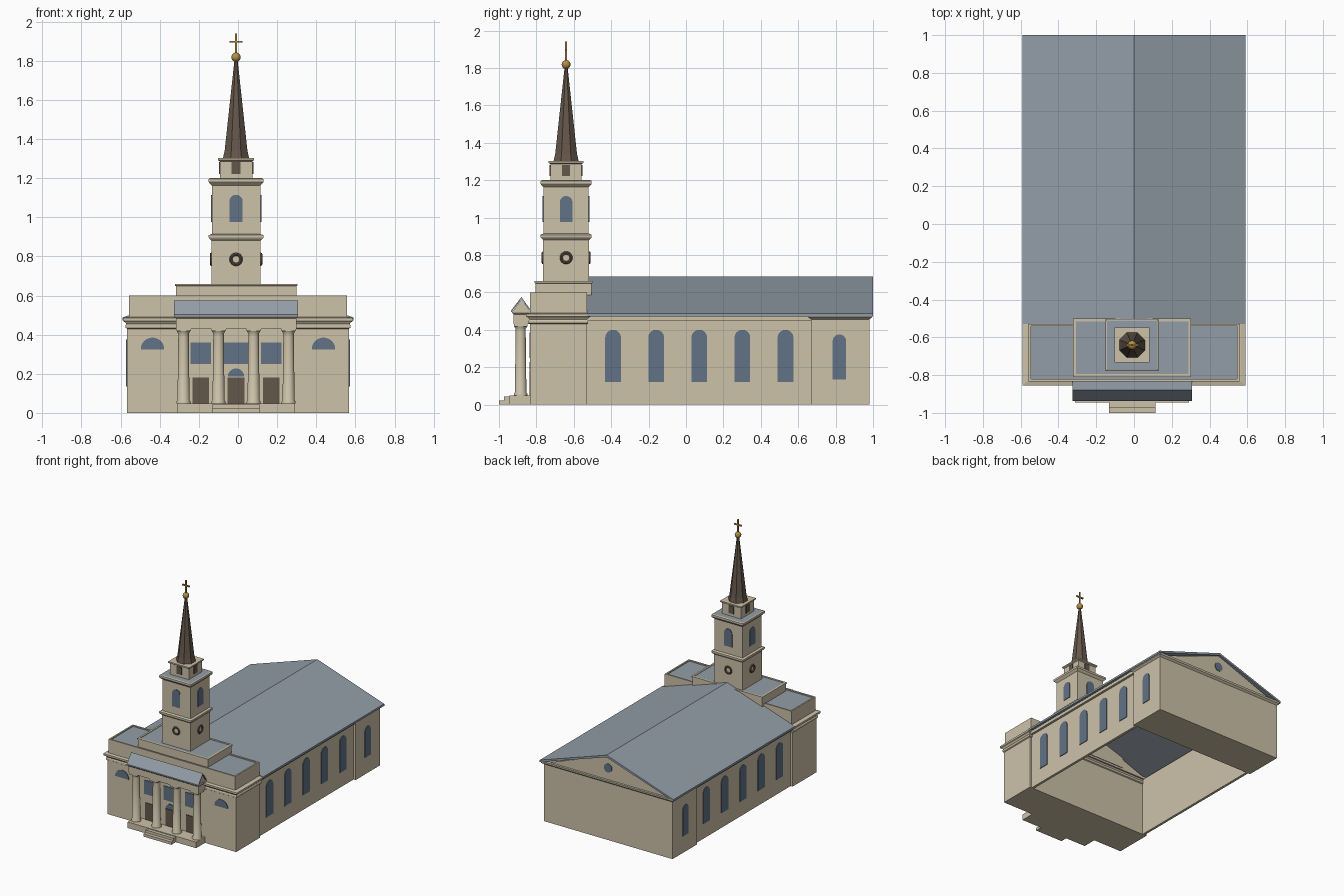
import bpy, bmesh
from math import pi, sin, cos, radians
from mathutils import Matrix

cube = bpy.data.objects.get("Cube")
if cube:
    bpy.data.objects.remove(cube, do_unlink=True)


def material(name, rgb):
    m = bpy.data.materials.new(name)
    m.use_nodes = True
    m.diffuse_color = (*rgb, 1)
    m.node_tree.nodes["Principled BSDF"].inputs["Base Color"].default_value = (*rgb, 1)
    return m


STONE = material("warm stone", (0.61, 0.54, 0.40))
SLATE = material("blue grey slate", (0.29, 0.34, 0.39))
GLASS = material("blue glass", (0.12, 0.17, 0.24))
WOOD = material("dark brown wood", (0.13, 0.095, 0.07))
GOLD = material("gold", (0.45, 0.27, 0.06))
CX, TY = -0.01, -0.641        # axis of tower and portico, tower depth
FACES = ((0, -1, 0), (1, 0, 90), (0, 1, 180), (-1, 0, -90))


def finish(name, bm, *mats, smooth=False):
    bmesh.ops.recalc_face_normals(bm, faces=bm.faces)
    mesh = bpy.data.meshes.new(name)
    bm.to_mesh(mesh)
    bm.free()
    for m in mats:
        mesh.materials.append(m)
    ob = bpy.data.objects.new(name, mesh)
    bpy.context.collection.objects.link(ob)
    if smooth:
        bpy.ops.object.select_all(action='DESELECT')
        ob.select_set(True)
        bpy.context.view_layer.objects.active = ob
        bpy.ops.object.shade_smooth_by_angle(angle=radians(35))
    return ob


def loft(name, rings, *mats, smooth=False):
    """Skin a stack of rings; the top cap takes the last material."""
    bm = bmesh.new()
    loops = [[bm.verts.new(p) for p in ring] for ring in rings]
    n = len(loops[0])
    for a, b in zip(loops, loops[1:]):
        for i in range(n):
            j = (i + 1) % n
            bm.faces.new((a[i], a[j], b[j], b[i]))
    bm.faces.new(loops[0][::-1])
    bm.faces.new(loops[-1]).material_index = len(mats) - 1
    return finish(name, bm, *mats, smooth=smooth)


def tier(name, x, y, hx, hy, profile, *mats):
    """Rectangular moulding from (offset, z) steps."""
    corners = ((-1, -1), (1, -1), (1, 1), (-1, 1))
    return loft(name, [[(x + sx * (hx + o), y + sy * (hy + o), z) for sx, sy in corners]
                       for o, z in profile], *mats)


def box(name, x0, x1, y0, y1, z0, z1, mat=STONE):
    return tier(name, (x0 + x1) / 2, (y0 + y1) / 2, (x1 - x0) / 2, (y1 - y0) / 2,
                ((0, z0), (0, z1)), mat)


def turned(name, x, y, profile, n, mat, smooth=True):
    """Round or faceted part from (radius, z) steps, a flat side to the front."""
    return loft(name, [[(x + r * cos((i + .5) * 2 * pi / n), y + r * sin((i + .5) * 2 * pi / n), z)
                        for i in range(n)] for r, z in profile], mat, smooth=smooth)


def prism(name, outline, a, b, mat, axis='y'):
    place = (lambda p, d: (p[0], d, p[1])) if axis == 'y' else (lambda p, d: (d, p[0], p[1]))
    return loft(name, [[place(p, d) for p in outline] for d in (a, b)], mat)


def plate(name, outline, x, y, z, turn=0, mat=GLASS):
    """Thin panel that faces the front, turned about z."""
    ob = prism(name, outline, 0.002, -0.005, mat)
    ob.data.transform(Matrix.Translation((x, y, z)) @ Matrix.Rotation(radians(turn), 4, 'Z'))
    return ob


def rect(w, h):
    return [(-w, 0), (w, 0), (w, h), (-w, h)]


def arch(w, h, n=14):
    arc = [(w * cos(pi * i / n), h - w + w * sin(pi * i / n)) for i in range(n + 1)]
    return arc if h <= w else [(-w, 0), (w, 0)] + arc


# Nave: open shell of side walls, closed rear bay, gables and roof
for s, side in ((1, "left"), (-1, "right")):
    x0, x1 = sorted((s * 0.53, s * 0.55))
    box(f"nave_wall_{side}", x0, x1, -0.54, 0.68, 0, 0.47)
    x0, x1 = sorted((s * 0.54, s * 0.568))
    box(f"nave_cornice_{side}", x0, x1, -0.53, 0.67, 0.45, 0.475)
    for i in range(5):
        plate(f"nave_window_{side}_{i + 1}", arch(0.042, 0.28),
              s * 0.55, -0.39 + 0.2305 * i, 0.12, 90 * s)
    plate(f"rear_window_{side}", arch(0.036, 0.24), s * 0.568, 0.82, 0.135, 90 * s)
tier("rear_bay", 0, 0.825, 0.568, 0.155,
     ((0, 0), (0, 0.455), (0.015, 0.467), (0.017, 0.482)), STONE)
gable = [(-0.56, 0.465), (0.56, 0.465), (0, 0.67)]
prism("rear_gable", gable, 0.94, 0.98, STONE)
prism("front_gable", gable, -0.53, -0.51, STONE)
prism("nave_roof", [(-0.59, 0.472), (-0.59, 0.488), (0, 0.685), (0.59, 0.488),
                    (0.59, 0.472), (0, 0.668)], -0.53, 1.0, SLATE)
plate("gable_round_window", [(0.035 * cos(i * pi / 10), 0.035 * sin(i * pi / 10))
                             for i in range(20)], 0, 0.98, 0.575, 180)

# Front block with cornice, attic and recessed flat roof
tier("front_block", 0, -0.683, 0.567, 0.15,
     ((0, 0), (0, 0.43), (0.008, 0.435), (0.008, 0.448), (0.004, 0.455), (0.012, 0.466),
      (0.022, 0.47), (0.022, 0.485), (0, 0.49)), STONE)
tier("attic", 0, -0.681, 0.558, 0.152,
     ((0, 0.48), (0, 0.6), (-0.012, 0.6), (-0.012, 0.592)), STONE, SLATE)
tier("tower_base", CX, -0.655, 0.308, 0.15,
     ((0, 0.48), (0, 0.648), (0.005, 0.65), (0.005, 0.66), (-0.01, 0.66), (-0.01, 0.656)),
     STONE, SLATE)

# Tower stages
tier("clock_stage", CX, TY, 0.126, 0.123,
     ((0, 0.65), (0, 0.88), (0.012, 0.892), (0.014, 0.898), (0.014, 0.908), (0, 0.914)), STONE)
tier("belfry", CX, TY, 0.124, 0.121,
     ((0, 0.91), (0, 1.163), (0.012, 1.175), (0.016, 1.18), (0.016, 1.196), (0.008, 1.2)),
     STONE, SLATE)
tier("lantern", CX, TY, 0.083, 0.083,
     ((0, 1.195), (0, 1.286), (0.01, 1.292), (0.01, 1.302)), STONE)
for dx, dy, turn in FACES:
    plate("belfry_window", arch(0.034, 0.14), CX + dx * 0.124, TY + dy * 0.121, 0.975, turn)
    plate("lantern_opening", rect(0.022, 0.06), CX + dx * 0.083, TY + dy * 0.083, 1.222, turn, WOOD)
    bpy.ops.mesh.primitive_torus_add(
        major_radius=0.026, minor_radius=0.008, major_segments=24, minor_segments=8,
        location=(CX + dx * 0.126, TY + dy * 0.123, 0.785),
        rotation=(pi / 2, 0, radians(turn)))
    ring = bpy.context.object
    ring.name = "clock_ring"
    ring.data.materials.append(WOOD)

# Spire, ball and cross
turned("spire", CX, TY, ((0.073, 1.3), (0.063, 1.34), (0.008, 1.81)), 8, WOOD, smooth=False)
turned("spire_ball", CX, TY,
       [(max(0.001, 0.024 * sin(pi * i / 10)), 1.818 - 0.024 * cos(pi * i / 10)) for i in range(11)],
       20, GOLD)
box("cross_post", CX - 0.005, CX + 0.005, TY - 0.005, TY + 0.005, 1.835, 1.94, GOLD)
box("cross_arm", CX - 0.033, CX + 0.033, TY - 0.005, TY + 0.005, 1.892, 1.902, GOLD)

# Portico: platform, steps, columns, entablature and cross-ridged roof
box("portico_platform", CX - 0.302, CX + 0.302, -0.945, -0.82, 0, 0.048)
box("upper_step", CX - 0.123, CX + 0.123, -0.972, -0.94, 0, 0.042)
box("lower_step", CX - 0.123, CX + 0.123, -1.0, -0.94, 0, 0.022)
for i in range(4):
    x = CX + (i - 1.5) * 0.179
    turned("column", x, -0.884, ((0.036, 0.048), (0.036, 0.058), (0.031, 0.066), (0.027, 0.395),
                                 (0.027, 0.405), (0.036, 0.42)), 24, STONE)
    tier("column_capital", x, -0.884, 0.037, 0.036, ((0, 0.418), (0, 0.432)), STONE)
tier("entablature", CX, -0.872, 0.308, 0.05,
     ((0, 0.43), (0, 0.482), (0.008, 0.49), (0.008, 0.504)), STONE)
prism("portico_gable", [(-0.925, 0.5), (-0.835, 0.5), (-0.88, 0.564)],
      CX - 0.308, CX + 0.308, STONE, axis='x')
prism("portico_roof", [(-0.936, 0.492), (-0.936, 0.502), (-0.88, 0.575), (-0.828, 0.502),
                       (-0.828, 0.492), (-0.88, 0.564)], CX - 0.316, CX + 0.316, SLATE, axis='x')

# Front doors and windows
FY = -0.833
for dx in (-0.18, 0, 0.18):
    plate("front_door", rect(0.043, 0.134), CX + dx, FY, 0.048, 0, WOOD)
    plate("front_window", rect(0.052 if dx else 0.061, 0.11), CX + dx, FY, 0.25)
plate("door_fanlight", arch(0.042, 0.042), CX, FY, 0.185)
for s in (-1, 1):
    plate("wing_fanlight", arch(0.06, 0.06), s * 0.437, FY, 0.325)
